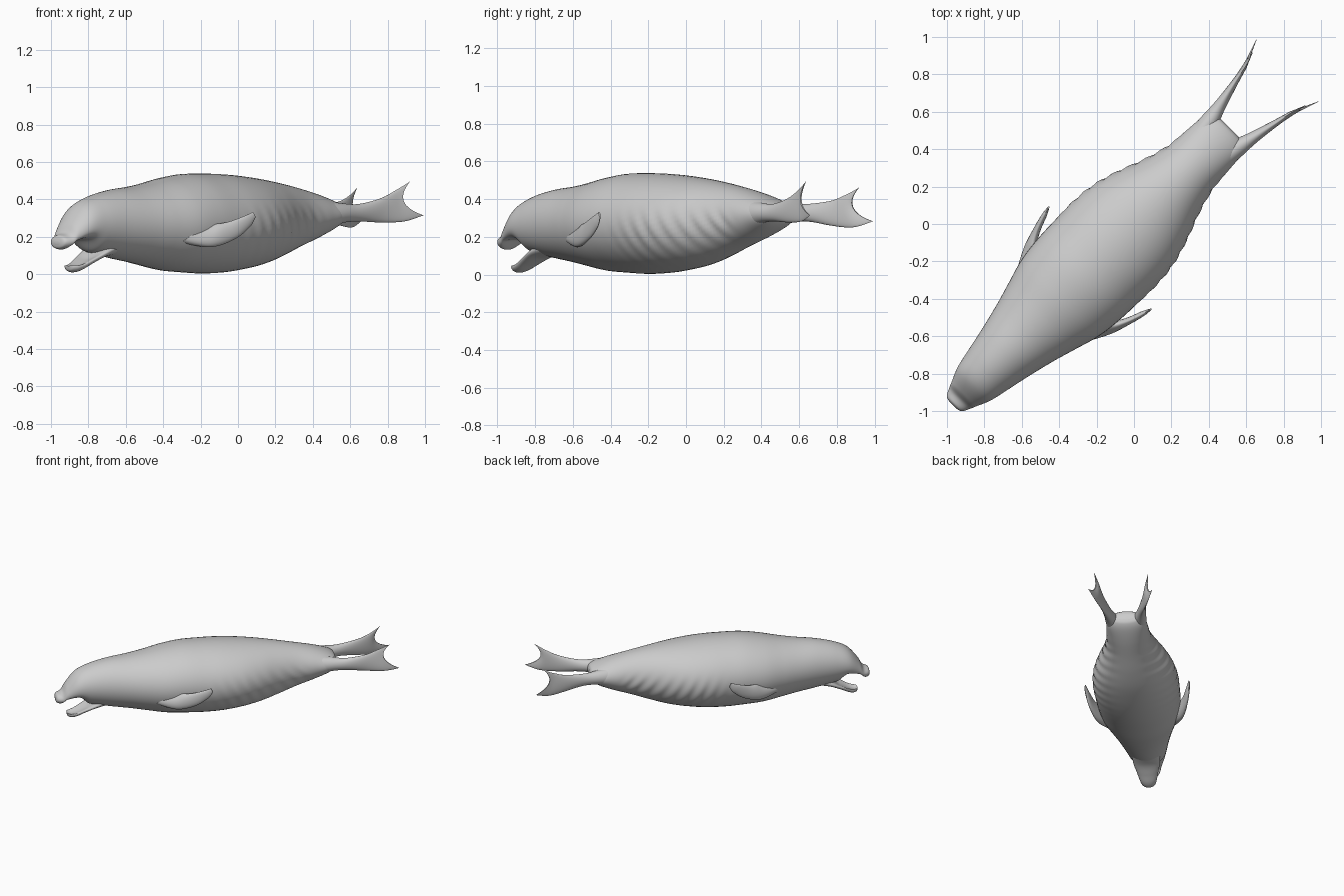
import bpy, bmesh, math
from mathutils import Vector

if "Cube" in bpy.data.objects:
    bpy.data.objects.remove(bpy.data.objects["Cube"], do_unlink=True)

skin = bpy.data.materials.new("grey_skin")
skin.use_nodes = True
GREY = (0.6, 0.6, 0.6, 1)
skin.diffuse_color = GREY
skin.node_tree.nodes["Principled BSDF"].inputs["Base Color"].default_value = GREY


def to_world(s, t, z):
    """s runs nose to tail along the diagonal, t points to the animal's left."""
    r = math.sqrt(0.5)
    return Vector(((s + t) * r, (s - t) * r, z))


def smooth_rows(rows, steps):
    """Catmull-Rom interpolation of whole station rows."""
    rows = [Vector(r) for r in rows]
    rows = [rows[0]] + rows + [rows[-1]]
    out = []
    for a, b, c, d in zip(rows, rows[1:], rows[2:], rows[3:]):
        for i in range(steps):
            u = i / steps
            m, n = (c - a) / 2, (d - b) / 2
            e = c - b
            out.append(b + m * u + (3 * e - 2 * m - n) * u**2 + (m + n - 2 * e) * u**3)
    return out + [rows[-1]]


def loft(name, rows, section, steps=8, sides=40):
    """Skin a closed section through the interpolated rows and cap both ends."""
    bm = bmesh.new()
    rings = []
    for row in smooth_rows(rows, steps):
        angles = [math.tau * k / sides for k in range(sides)]
        rings.append([bm.verts.new(to_world(*section(row, a))) for a in angles])
    for p, q in zip(rings, rings[1:]):
        for k in range(sides):
            j = (k + 1) % sides
            bm.faces.new((p[k], p[j], q[j], q[k]))
    for ring in (rings[0], rings[-1]):
        for k in range(sides // 2):
            quad = [ring[k], ring[k + 1], ring[-k - 1], ring[-k]]
            bm.faces.new(list(dict.fromkeys(quad)))
    bmesh.ops.recalc_face_normals(bm, faces=bm.faces)
    mesh = bpy.data.meshes.new(name)
    bm.to_mesh(mesh)
    bm.free()
    mesh.materials.append(skin)
    obj = bpy.data.objects.new(name, mesh)
    bpy.context.collection.objects.link(obj)
    bpy.ops.object.select_all(action="DESELECT")
    obj.select_set(True)
    bpy.context.view_layer.objects.active = obj
    bpy.ops.object.shade_smooth_by_angle(angle=math.radians(60))
    return obj


def fade(x, low, high):
    u = min(max((x - low) / (high - low), 0), 1)
    return u * u * (3 - 2 * u)


# Body and upper head: position, half width, underside, top
BODY = [
    (-1.37, .02, .16, .18), (-1.36, .055, .138, .205), (-1.32, .078, .13, .225),
    (-1.285, .093, .135, .285), (-1.21, .125, .14, .37), (-1.11, .148, .115, .417),
    (-.97, .178, .088, .45), (-.82, .215, .065, .468), (-.7, .25, .044, .487),
    (-.56, .29, .02, .515), (-.42, .308, .01, .535), (-.28, .314, .004, .538),
    (-.14, .316, .009, .535), (0, .3, .025, .525), (.14, .26, .05, .51),
    (.28, .207, .09, .49), (.42, .168, .14, .464), (.56, .155, .19, .432),
    (.66, .145, .235, .4), (.71, .115, .27, .375), (.725, .07, .3, .35),
]


def body_section(row, a):
    s, w, low, high = row
    u, v = math.cos(a), math.sin(a)
    # Shallow skin folds along the flanks
    folds = fade(s, -.35, 0) * (1 - fade(s, .4, .55)) * u * u * fade(-v, -.5, .2)
    w += .005 * folds * math.sin(math.tau * (s + .12 * v) / .09)
    z = (low + high) / 2 + v * (high - low) / 2
    # Hollow palate under the muzzle
    if v < 0:
        z += .05 * v * v * fade(-s, 1.12, 1.2) * (1 - fade(-s, 1.29, 1.34))
    return s, w * u, z


loft("body", BODY, body_section, steps=10, sides=56)

# Lower jaw, dropped open with a cupped upper side
JAW = [
    (-.98, .1, .1, .2), (-1.07, .1, .085, .155), (-1.15, .08, .05, .115),
    (-1.21, .064, .02, .085), (-1.25, .052, .01, .072), (-1.275, .036, .018, .066),
    (-1.283, .015, .035, .055),
]


def jaw_section(row, a):
    s, w, low, high = row
    u, v = math.cos(a), math.sin(a)
    z = (low + high) / 2 + v * (high - low) / 2
    if v > 0:
        z -= .55 * (high - low) * v * v * fade(-s, 1.05, 1.15)
    return s, w * u, z


loft("lower_jaw", JAW, jaw_section)

# Flippers: lower edge point, upper edge point, half thickness, notch depth
FRONT = [
    (-.66, .22, .17, -.5, .22, .28, .05, 0), (-.51, .3, .145, -.47, .295, .27, .032, 0),
    (-.38, .35, .185, -.41, .335, .28, .02, 0), (-.29, .376, .25, -.33, .366, .308, .014, 0),
    (-.255, .388, .305, -.27, .382, .332, .005, 0),
]
HIND = [
    (.5, .09, .22, .5, .08, .4, .055, 0), (.66, .105, .27, .66, .1, .382, .05, 0),
    (.78, .125, .282, .78, .125, .375, .032, 0), (.92, .155, .277, .92, .155, .405, .018, 0),
    (1.06, .195, .282, 1.02, .175, .45, .011, .02),
    (1.167, .236, .315, 1.1, .2, .495, .004, .08),
]


def flipper_section(side, drop):
    def section(row, a):
        low, high = Vector(row[:3]), Vector(row[3:6])
        v = math.cos(a)
        p = (low + high) / 2 + (high - low) / 2 * v
        thick, notch = row[6:]
        p += Vector((-.3, .95, 0)) * thick * math.sin(a)
        p -= Vector((.95, .3, .2)) * notch * (1 - v * v)
        p.z -= drop * fade(p.x, .75, 1.1)
        return p.x, side * p.y, p.z
    return section


for label, side, drop in (("left", 1, 0), ("right", -1, .032)):
    loft(label + "_front_flipper", FRONT, flipper_section(side, 0), sides=28)
    loft(label + "_hind_flipper", HIND, flipper_section(side, drop), sides=28)
